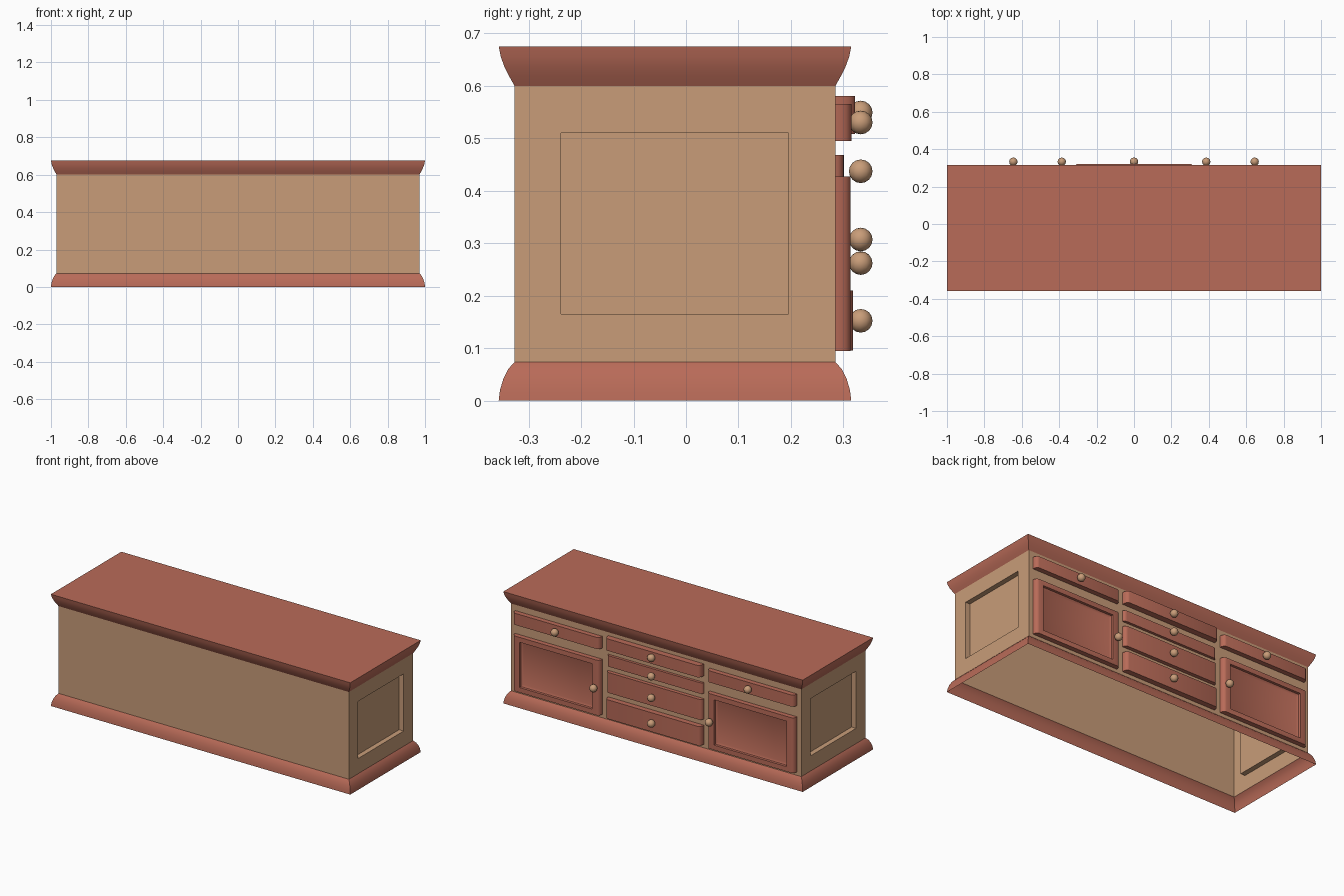
import bpy, bmesh, math

if "Cube" in bpy.data.objects:
    bpy.data.objects.remove(bpy.data.objects["Cube"])

def mat(name, col):
    m = bpy.data.materials.new(name)
    m.diffuse_color = (*col, 1)
    m.use_nodes = True
    m.node_tree.nodes["Principled BSDF"].inputs["Base Color"].default_value = m.diffuse_color
    return m

TAN = mat("tan_wood", (0.58, 0.335, 0.19))
RED = mat("red_wood", (0.485, 0.147, 0.098))

# body extents
HX, Y0, Y1 = 0.97, -0.327, 0.285

def finish(bm, name, material, smooth=True):
    bmesh.ops.recalc_face_normals(bm, faces=bm.faces)
    me = bpy.data.meshes.new(name)
    bm.to_mesh(me)
    bm.free()
    me.materials.append(material)
    ob = bpy.data.objects.new(name, me)
    bpy.context.collection.objects.link(ob)
    if smooth:
        bpy.ops.object.select_all(action='DESELECT')
        ob.select_set(True)
        bpy.context.view_layer.objects.active = ob
        bpy.ops.object.shade_smooth_by_angle(angle=math.radians(35))
    return ob

def moulding(name, profile, cap_top):
    # rectangular rings offset outwards from the body, given (offset, z)
    bm = bmesh.new()
    rings = []
    for o, z in profile:
        rings.append([bm.verts.new(p) for p in (
            (-HX - o, Y0 - o, z), (HX + o, Y0 - o, z),
            (HX + o, Y1 + o, z), (-HX - o, Y1 + o, z))])
    for a, b in zip(rings, rings[1:]):
        for i in range(4):
            j = (i + 1) % 4
            bm.faces.new((a[i], a[j], b[j], b[i]))
    if cap_top:
        bm.faces.new(rings[-1])
    return finish(bm, name, RED)

moulding("top_board", [(0, .6), (.010, .618), (.019, .636), (.026, .655), (.03, .675)], True)
moulding("base_moulding", [(.03, 0), (.0275, .02), (.021, .042), (.012, .06), (0, .073)], False)

# open-bottomed body walls with a recessed panel in each end
bm = bmesh.new()
def rect(x, ya, yb, za, zb):
    return [bm.verts.new((x, y, z)) for y, z in ((ya, za), (yb, za), (yb, zb), (ya, zb))]
ends = []
for s in (-1, 1):
    loops = [rect(s * HX, Y0, Y1, .073, .6),
             rect(s * HX, -.238, .195, .165, .51),
             rect(s * (HX - .03), -.238, .195, .165, .51)]
    for a, b in zip(loops, loops[1:]):
        for i in range(4):
            j = (i + 1) % 4
            bm.faces.new((a[i], a[j], b[j], b[i]))
    bm.faces.new(loops[2])
    ends.append(loops[0])
l, r = ends
bm.faces.new((l[0], r[0], r[3], l[3]))
bm.faces.new((l[1], r[1], r[2], l[2]))
finish(bm, "body", TAN, False)

def front(name, xa, xb, za, zb, y, panel=False):
    # slab on the +y face with rounded ends, extruded in z
    t, e = y - Y1, 0.02
    arc = [(e * (1 - math.cos(a)), t * math.sin(a))
           for a in (math.pi / 2 * k / 4 for k in range(5))]
    pts = [(xa + dx, Y1 + dy) for dx, dy in arc]
    pts += [(xb - dx, Y1 + dy) for dx, dy in reversed(arc)]
    bm = bmesh.new()
    f = bm.faces.new([bm.verts.new((px, py, za)) for px, py in pts])
    ext = bmesh.ops.extrude_face_region(bm, geom=[f])
    bmesh.ops.translate(bm, vec=(0, 0, zb - za),
                        verts=[v for v in ext["geom"] if isinstance(v, bmesh.types.BMVert)])
    bmesh.ops.recalc_face_normals(bm, faces=bm.faces)
    if panel:
        bm.normal_update()
        face = max((q for q in bm.faces if q.normal.y > .99), key=lambda q: q.calc_area())
        # frame, step down, sloped inner border
        for th, d in ((.042, 0), (.001, -.014), (.018, -.006)):
            bmesh.ops.inset_region(bm, faces=[face], thickness=th, depth=d)
    finish(bm, name, RED)

def knob(name, x, z):
    bm = bmesh.new()
    bmesh.ops.create_uvsphere(bm, u_segments=12, v_segments=8, radius=.0225)
    bmesh.ops.translate(bm, vec=(x, .333, z), verts=bm.verts)
    finish(bm, name, TAN)

# centre drawers: z bottom, z top, front y, knob z
for i, (za, zb, y, kz) in enumerate(((.508, .58, .322, .549), (.402, .468, .301, .437),
                                     (.247, .37, .308, .307), (.095, .21, .318, .152))):
    front(f"centre_drawer_{i + 1}", -.32, .32, za, zb, y)
    knob(f"centre_knob_{i + 1}", 0, kz)

# side drawers and doors
for s, side in ((-1, "left"), (1, "right")):
    xa, xb = sorted((s * .358, s * .942))
    front(side + "_drawer", xa, xb, .495, .565, .315)
    front(side + "_door", xa, xb, .094, .427, .314, True)
    knob(side + "_drawer_knob", s * .645, .53)
    knob(side + "_door_knob", s * .386, .262)
